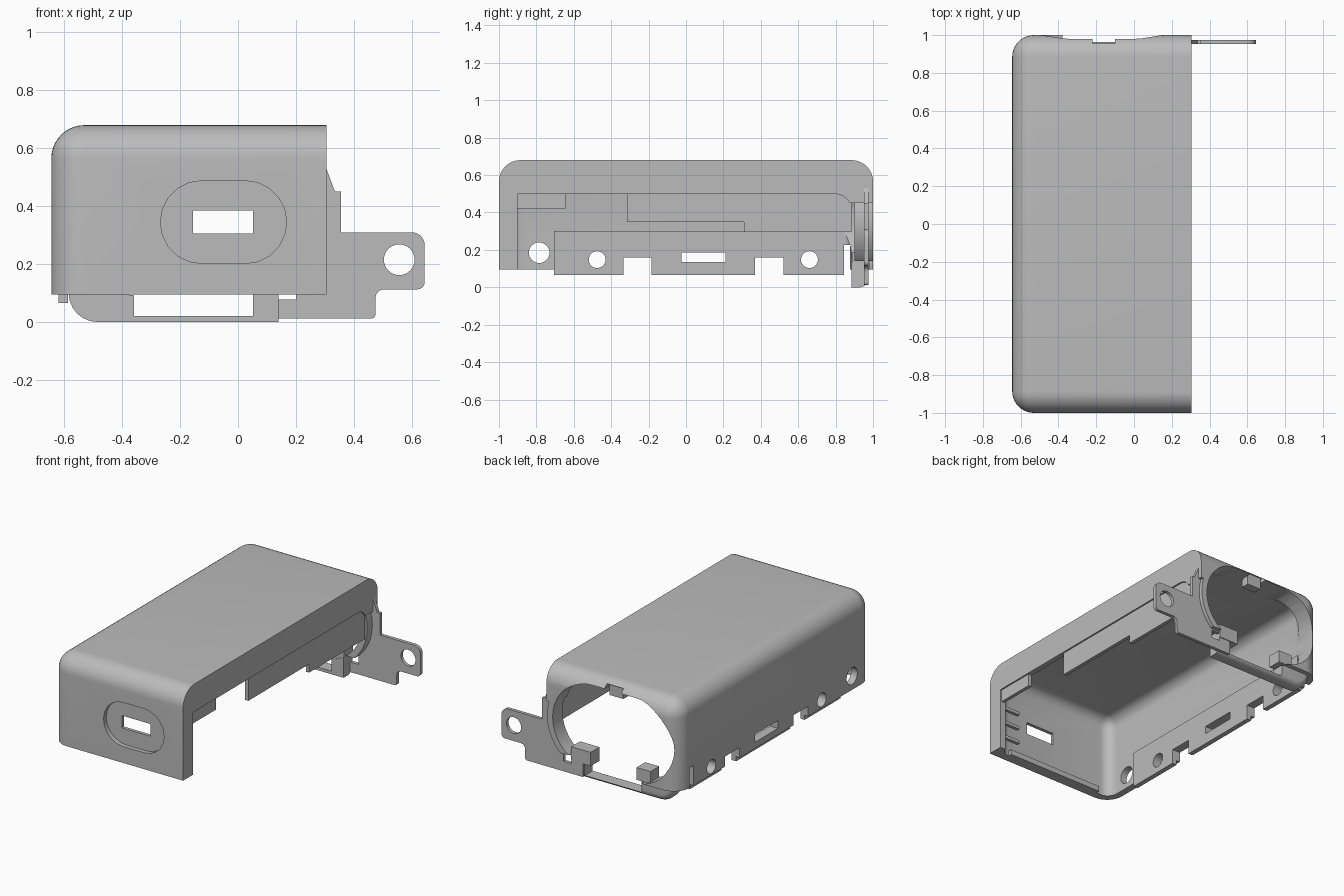
import bpy, bmesh, math
from mathutils import Vector

if "Cube" in bpy.data.objects:
    bpy.data.objects.remove(bpy.data.objects["Cube"])

grey = bpy.data.materials.new("plain grey")
grey.use_nodes = True
COLOUR = (0.5, 0.5, 0.5, 1)
grey.diffuse_color = COLOUR
grey.node_tree.nodes["Principled BSDF"].inputs["Base Color"].default_value = COLOUR


def make(name, bm):
    bmesh.ops.recalc_face_normals(bm, faces=bm.faces)
    mesh = bpy.data.meshes.new(name)
    bm.to_mesh(mesh)
    bm.free()
    mesh.materials.append(grey)
    obj = bpy.data.objects.new(name, mesh)
    bpy.context.collection.objects.link(obj)
    return obj


def prism(name, pts, axis, a, b, bevel=None, radius=0.1, segments=8):
    """Extrude a 2D outline along x (points are y, z) or y (points are x, z)."""
    bm = bmesh.new()
    place = (lambda p, t: (t, p[0], p[1])) if axis == "x" else (lambda p, t: (p[0], t, p[1]))
    face = bm.faces.new([bm.verts.new(place(p, a)) for p in pts])
    ext = bmesh.ops.extrude_face_region(bm, geom=[face])
    shift = Vector(place((0, 0), b - a))
    bmesh.ops.translate(bm, vec=shift, verts=[g for g in ext["geom"] if isinstance(g, bmesh.types.BMVert)])
    if bevel:
        edges = [e for e in bm.edges if bevel(e.verts[0].co, e.verts[1].co)]
        bmesh.ops.bevel(bm, geom=edges, offset=radius, segments=segments, profile=0.5, affect="EDGES")
    return make(name, bm)


def rect(x0, x1, z0, z1):
    return [(x0, z0), (x1, z0), (x1, z1), (x0, z1)]


def box(name, x, y, z, **kw):
    return prism(name, rect(*x, *z), "y", *y, **kw)


def pill(cx, cz, half, r, n=20):
    pts = []
    for side, start in ((1, -90), (-1, 90)):
        for i in range(n + 1):
            t = math.radians(start + 180 * i / n)
            pts.append((cx + side * (half - r) + r * math.cos(t), cz + r * math.sin(t)))
    return pts


def circle(cx, cz, r, n=32):
    return [(cx + r * math.cos(math.tau * i / n), cz + r * math.sin(math.tau * i / n)) for i in range(n)]


def rounded(corners, n=6):
    """Outline from (u, v, radius) corners."""
    pts = []
    for i, (u, v, r) in enumerate(corners):
        p = Vector((u, v))
        if r == 0:
            pts.append((u, v))
            continue
        d0 = (Vector(corners[i - 1][:2]) - p).normalized()
        d1 = (Vector(corners[(i + 1) % len(corners)][:2]) - p).normalized()
        for k in range(n + 1):
            t = math.radians(90 * k / n)
            q = p + d0 * r * (1 - math.sin(t)) + d1 * r * (1 - math.cos(t))
            pts.append((q.x, q.y))
    return pts


def cut(obj, *cutters):
    for c in cutters:
        m = obj.modifiers.new("cut", "BOOLEAN")
        m.operation, m.object, m.solver = "DIFFERENCE", c, "EXACT"
    deps = bpy.context.evaluated_depsgraph_get()
    mesh = bpy.data.meshes.new_from_object(obj.evaluated_get(deps))
    obj.modifiers.clear()
    obj.data = mesh
    for c in cutters:
        bpy.data.objects.remove(c)


def round_edges(right, bottom):
    """Every edge that is clear of the right and bottom faces."""
    def test(a, b):
        if a.x > right and b.x > right:
            return False
        return not (a.z < bottom and b.z < bottom)
    return test


def hole_outline(grow=0.0):
    return pill(-0.17, 0.36, 0.43 + grow, 0.27 + grow)


def back_hole():
    return prism("hole_cutter", hole_outline(), "y", 0.8, 1.1)


def side_openings():
    """Notches, screw holes and slot along the left wall."""
    span = (-0.8, -0.4)
    out = [box("notch_cutter", span, y, (-0.1, 0.16)) for y in ((-0.335, -0.185), (0.37, 0.52))]
    out += [prism("screw_cutter", circle(y, 0.148, 0.045), "x", *span) for y in (-0.475, 0.66)]
    out.append(prism("slot_cutter", rect(-0.025, 0.21, 0.135, 0.185), "x", *span))
    return out


# Rounded cover, open at the bottom, the right and the back
cover = box("cover", (-0.645, 0.305), (-1, 1), (0.095, 0.68),
            bevel=round_edges(0.3, 0.1), radius=0.115, segments=10)
cut(cover,
    box("cavity_cutter", (-0.6, 0.27), (-0.95, 0.885), (-0.2, 0.63),
        bevel=round_edges(0.5, -0.1), radius=0.07, segments=6))
cut(cover,
    prism("side_cutter", rounded([(-0.9, -0.2, 0), (0.885, -0.2, 0), (0.885, 0.5, 0.09), (-0.9, 0.5, 0)]),
          "x", 0.2, 0.5))
cut(cover, back_hole())
cut(cover, box("corner_cutter", (0.02, 0.5), (0.87, 1.1), (-0.1, 0.45)))
cut(cover,
    box("top_notch_cutter", (-0.22, -0.1), (0.9, 1.1), (0.5, 0.655)),
    box("back_slit_cutter", (-0.8, -0.56), (0.845, 0.885), (0, 0.225)),
    prism("front_screw_cutter", circle(-0.785, 0.185, 0.055), "x", -0.8, -0.4))
cut(cover, *side_openings())

# Front socket recess with its slot
cut(cover, prism("recess_cutter", pill(-0.05, 0.345, 0.218, 0.143, 10), "y", -1.1, -0.972))
cut(cover, box("port_cutter", (-0.155, 0.052), (-1.1, -0.9), (0.305, 0.385)))

# Inner lining of the left wall
lining = box("left_wall_lining", (-0.62, -0.588), (-0.705, 0.845), (0.065, 0.3))
cut(lining, *side_openings())

# Stepped skirt hanging inside the right rim
for i, (y0, y1, z) in enumerate(((-0.9, -0.645, 0.42), (-0.315, 0.31, 0.35), (0.31, 0.886, 0.295))):
    box(f"right_skirt_{i + 1}", (0.272, 0.295), (y0, y1), (z, 0.52))

# Ledge and ribs inside the front wall
box("front_ledge", (-0.5, 0.2), (-0.952, -0.925), (0.095, 0.13))
for z in (0.2, 0.3, 0.4):
    box("front_rib", (0.13, 0.24), (-0.952, -0.93), (z, z + 0.02))

# Ring around the right end of the back opening
ring = prism("back_ring", hole_outline(0.04), "y", 0.9, 1)
cut(ring, back_hole())
cut(ring,
    box("ring_left_cutter", (-1, 0.02), (0.5, 1.2), (-0.5, 1)),
    box("ring_low_cutter", (-1, 1), (0.5, 1.2), (-0.5, 0.14)),
    box("ring_top_cutter", (-1, 1), (0.5, 1.2), (0.47, 1)))

# Lower back sill with a rounded corner and a window
sill = prism("back_sill", rounded([(-0.585, 0.28, 0), (-0.585, 0, 0.1), (0.14, 0, 0), (0.14, 0.2, 0)]),
             "y", 0.885, 0.97, radius=0.04, segments=5,
             bevel=lambda a, b: min(a.y, b.y) > 0.96 and max(a.z, b.z) < 0.11)
cut(sill, back_hole())
cut(sill, box("window_cutter", (-0.36, 0.052), (0.8, 1.1), (0.02, 0.5)))

# Catches at the edge of the back opening
box("top_catch", (-0.21, -0.11), (0.89, 0.945), (0.58, 0.66))
box("right_catch", (0.0, 0.14), (0.89, 0.98), (0.1, 0.19))
box("left_catch", (-0.43, -0.33), (0.89, 0.98), (0.1, 0.18))

# Thin mounting bracket with a screw ear
bracket = prism("mounting_bracket", rounded([
    (0.06, 0.012, 0), (0.475, 0.012, 0.015), (0.475, 0.113, 0.03), (0.645, 0.113, 0.025),
    (0.645, 0.31, 0.045), (0.355, 0.31, 0), (0.355, 0.45, 0), (0.335, 0.45, 0),
    (0.305, 0.53, 0), (0.28, 0.58, 0), (0.06, 0.58, 0)]), "y", 0.953, 0.975)
cut(bracket, back_hole())
cut(bracket,
    prism("ear_cutter", circle(0.557, 0.215, 0.053), "y", 0.8, 1.1),
    box("bracket_window_cutter", (0.14, 0.2), (0.8, 1.1), (0.077, 0.13)))

# Smooth shading with crisp edges
bpy.ops.object.select_all(action="DESELECT")
for obj in bpy.context.collection.objects:
    if obj.type == "MESH" and obj.data.materials and obj.data.materials[0] == grey:
        obj.select_set(True)
        bpy.context.view_layer.objects.active = obj
bpy.ops.object.shade_smooth_by_angle(angle=math.radians(30))
